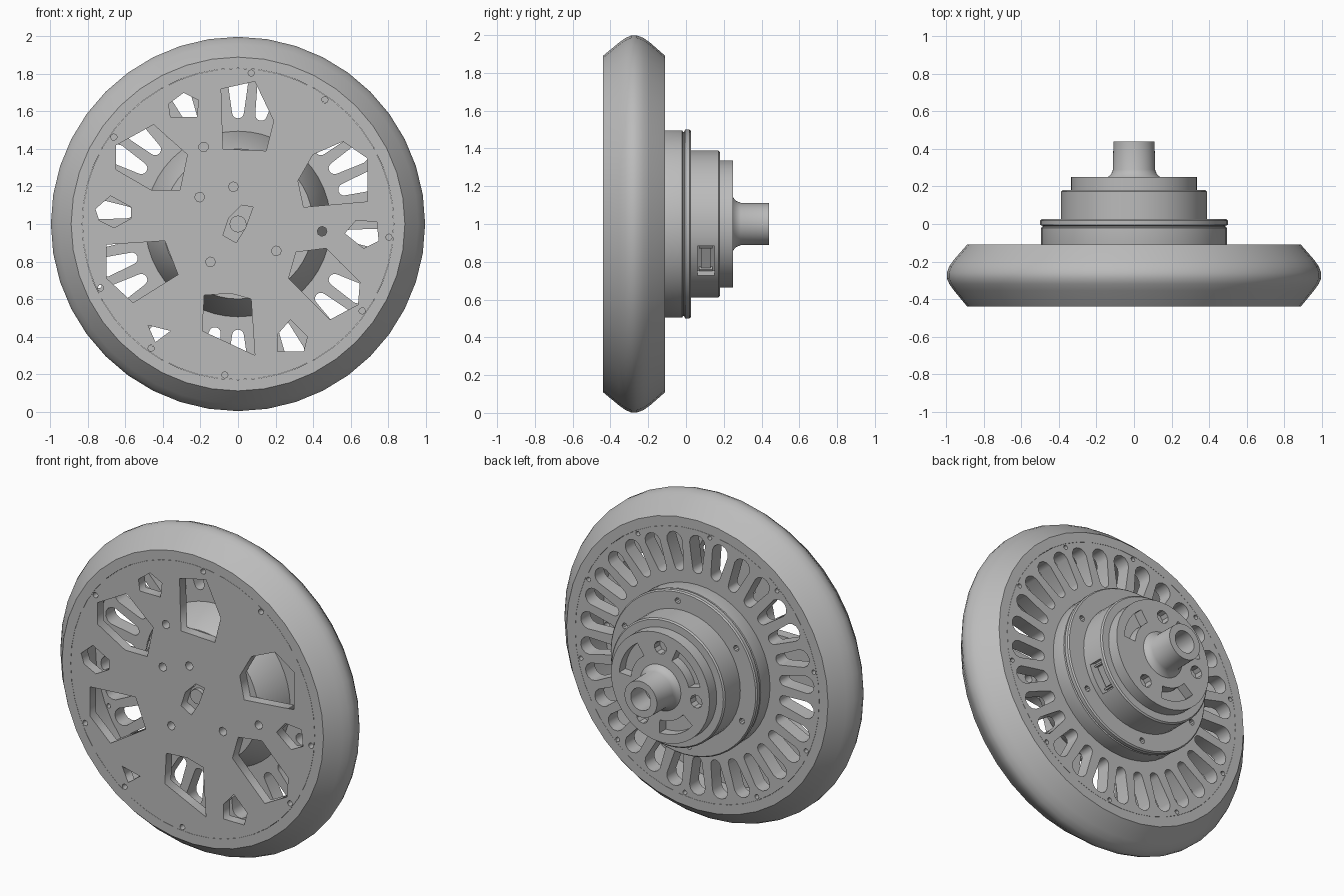
import bpy, bmesh, math
from math import cos, sin, pi, radians

cube = bpy.data.objects.get("Cube")
if cube:
    bpy.data.objects.remove(cube, do_unlink=True)

grey = bpy.data.materials.new("plain_grey")
grey.use_nodes = True
COLOUR = (0.5, 0.5, 0.5, 1)
grey.diffuse_color = COLOUR
grey.node_tree.nodes["Principled BSDF"].inputs["Base Color"].default_value = COLOUR


def link(name, mesh):
    mesh.materials.clear()
    mesh.materials.append(grey)
    obj = bpy.data.objects.new(name, mesh)
    bpy.context.collection.objects.link(obj)
    return obj


def add_object(name, bm):
    bmesh.ops.remove_doubles(bm, verts=bm.verts, dist=0.0001)
    bmesh.ops.recalc_face_normals(bm, faces=bm.faces)
    mesh = bpy.data.meshes.new(name)
    bm.to_mesh(mesh)
    bm.free()
    return link(name, mesh)


def lathe(name, profile, segments):
    """Spin a closed (radius, y) profile around the axle."""
    bm = bmesh.new()
    rings = []
    for i in range(segments):
        a = 2 * pi * i / segments
        rings.append([bm.verts.new((r * cos(a), y, 1 + r * sin(a))) for r, y in profile])
    n = len(profile)
    for i in range(segments):
        a, b = rings[i], rings[(i + 1) % segments]
        for j in range(n):
            k = (j + 1) % n
            if profile[j][0] or profile[k][0]:
                bm.faces.new((a[j], a[k], b[k], b[j]))
    return add_object(name, bm)


def plate(name, outlines, y0, y1):
    """Flat plate: the first outline is the edge, the others are openings."""
    curve = bpy.data.curves.new(name, "CURVE")
    curve.dimensions = "2D"
    curve.fill_mode = "BOTH"
    curve.extrude = (y1 - y0) / 2
    for outline in outlines:
        spline = curve.splines.new("POLY")
        spline.points.add(len(outline) - 1)
        for point, (x, z) in zip(spline.points, outline):
            point.co = (x, z, 0, 1)
        spline.use_cyclic_u = True
    source = bpy.data.objects.new("outline", curve)
    bpy.context.collection.objects.link(source)
    bpy.context.view_layer.update()
    evaluated = source.evaluated_get(bpy.context.evaluated_depsgraph_get())
    obj = link(name, bpy.data.meshes.new_from_object(evaluated))
    bpy.data.objects.remove(source, do_unlink=True)
    obj.rotation_euler = (pi / 2, 0, 0)
    obj.location = (0, (y0 + y1) / 2, 1)


def prism(bm, points, y0, y1):
    """Extrude an outline, given around the axle, from y0 to y1."""
    front = [bm.verts.new((x, y0, 1 + z)) for x, z in points]
    back = [bm.verts.new((x, y1, 1 + z)) for x, z in points]
    bm.faces.new(front)
    bm.faces.new(back[::-1])
    n = len(points)
    for i in range(n):
        k = (i + 1) % n
        bm.faces.new((front[i], front[k], back[k], back[i]))


def turn(points, degrees):
    a = radians(degrees)
    return [(u * cos(a) - v * sin(a), u * sin(a) + v * cos(a)) for u, v in points]


def arc(centre, radius, start, end, steps):
    angles = [radians(start + (end - start) * i / steps) for i in range(steps + 1)]
    return [(centre + radius * cos(a), radius * sin(a)) for a in angles]


def circle(distance, degrees, radius, sides):
    return turn(arc(distance, radius, 0, 360 - 360 / sides, sides - 1), degrees)


def cut(obj, bm):
    """Subtract the cutter and keep only the result."""
    cutter = add_object("cutter", bm)
    cutter.hide_render = True
    mod = obj.modifiers.new("cut", "BOOLEAN")
    mod.object = cutter
    mod.solver = "EXACT"
    bpy.context.view_layer.update()
    result = obj.evaluated_get(bpy.context.evaluated_depsgraph_get())
    mesh = bpy.data.meshes.new_from_object(result)
    obj.modifiers.clear()
    obj.data = mesh
    bpy.data.objects.remove(cutter, do_unlink=True)


FRONT, BACK = -0.44, -0.11
PLATE_EDGE = circle(0, 0, 0.83, 48)

# Tyre with a rounded crown, and the flush rim inside it
tyre = lathe("tyre", [(0.87, FRONT), (0.89, FRONT), (0.96, -0.355), (0.985, -0.32),
                      (0.998, -0.29), (0.998, -0.26), (0.985, -0.225), (0.96, -0.19),
                      (0.89, BACK), (0.87, BACK)], 40)
rim = lathe("rim", [(0.831, FRONT), (0.872, FRONT), (0.872, BACK), (0.831, BACK)], 48)

# Front cover with angular windows, outlines in hundredths
windows = [
    [(-9, 72), (9, 76), (19, 55), (15, 39), (-8, 40)],
    [(-65, 42), (-45, 53), (-27, 37), (-31, 18), (-46, 18), (-65, 29)],
    [(-70, -11), (-39, -9), (-32, -27), (-56, -42), (-70, -29)],
    [(-18, -38), (-4, -37), (7, -40), (9, -70), (-19, -57)],
    [(47, -13), (65, -31), (64, -43), (49, -51), (27, -29), (31, -15)],
    [(56, 44), (69, 35), (69, 12), (35, 9), (32, 23), (40, 37)],
]
small_windows = [
    [(-37, 64), (-29, 70), (-21, 66), (-22, 57), (-36, 57)],
    [(-76, 8), (-68, 15), (-57, 9), (-57, 3), (-66, -2), (-74, 2)],
    [(-48, -54), (-36, -57), (-44, -63)],
    [(28, -51), (37, -60), (35, -68), (21, -68), (21, -59)],
    [(57, -5), (63, 2), (74, 1), (75, -9), (67, -13)],
]
axle_slot = [(-8, -6), (-5, 3), (2, 10), (8, 9), (4, -2), (-1, -10)]
openings = [[(x / 100, z / 100) for x, z in outline]
            for outline in windows + small_windows + [axle_slot]]
for distance, degrees in ((0.45, 114), (0.25, 145), (0.2, 97), (0.25, 325), (0.45, 355), (0.25, 234)):
    openings.append(circle(distance, degrees, 0.026, 8))
for degrees in (55, 85, 145, 205, 235, 265, 325, 355):
    openings.append(circle(0.808, degrees, 0.017, 8))
plate("front_cover", [PLATE_EDGE] + openings, FRONT, -0.38)

# Back cover with a ring of tapered radial slots
slot = arc(0.745, 0.053, -90, 90, 6) + arc(0.595, 0.032, 90, 270, 6)
SLOTS = 30
openings = [turn(slot, 360 / SLOTS * (i + 0.5)) for i in range(SLOTS)]
openings += [circle(0.81, degrees, 0.014, 8) for degrees in range(24, 384, 36)]
plate("back_cover", [PLATE_EDGE, circle(0, 0, 0.47, 48)] + openings, -0.2, BACK)

# Stepped motor hub, flared neck and bored shaft
hub = lathe("hub", [(0, -0.375), (0.4, -0.375), (0.495, -0.2), (0.495, -0.02), (0.487, -0.015),
                    (0.487, -0.01), (0.5, -0.005), (0.5, 0.018), (0.493, 0.026),
                    (0.388, 0.026), (0.388, 0.172), (0.38, 0.18), (0.335, 0.18),
                    (0.335, 0.25), (0.14, 0.25), (0.122, 0.265), (0.112, 0.29),
                    (0.11, 0.44), (0.068, 0.44), (0.068, 0.3), (0, 0.3)], 48)
bm = bmesh.new()
for degrees in (30, 139, 245):
    outer = arc(0, 0.28, degrees - 26, degrees + 26, 8)
    inner = arc(0, 0.2, degrees + 26, degrees - 26, 8)
    prism(bm, outer + inner, 0.19, 0.3)
for degrees in (90, 185, 300):
    prism(bm, circle(0.245, degrees, 0.04, 10), 0.2, 0.3)
for i in range(6):
    prism(bm, circle(0.44, 60 * i + 25, 0.018, 10), -0.04, 0.1)
# Socket recess in the side of the hub
prism(bm, turn([(0.33, -0.09), (0.45, -0.09), (0.45, 0.09), (0.33, 0.09)], -31), 0.06, 0.15)
cut(hub, bm)

# Socket block with two contacts
bm = bmesh.new()
prism(bm, turn([(0.32, -0.06), (0.352, -0.06), (0.352, 0.06), (0.32, 0.06)], -31), 0.08, 0.13)
for v in (-0.075, 0.065):
    prism(bm, turn([(0.32, v), (0.36, v), (0.36, v + 0.01), (0.32, v + 0.01)], -31), 0.07, 0.14)
add_object("socket", bm)

# Axle tip behind the central opening
axle_tip = lathe("axle_tip", [(0, -0.4), (0.045, -0.4), (0.045, -0.36), (0, -0.36)], 16)

# Smooth round surfaces while keeping edges sharp
for obj in (tyre, rim, hub, axle_tip):
    bpy.ops.object.select_all(action="DESELECT")
    obj.select_set(True)
    bpy.context.view_layer.objects.active = obj
    bpy.ops.object.shade_smooth_by_angle(angle=radians(30))
